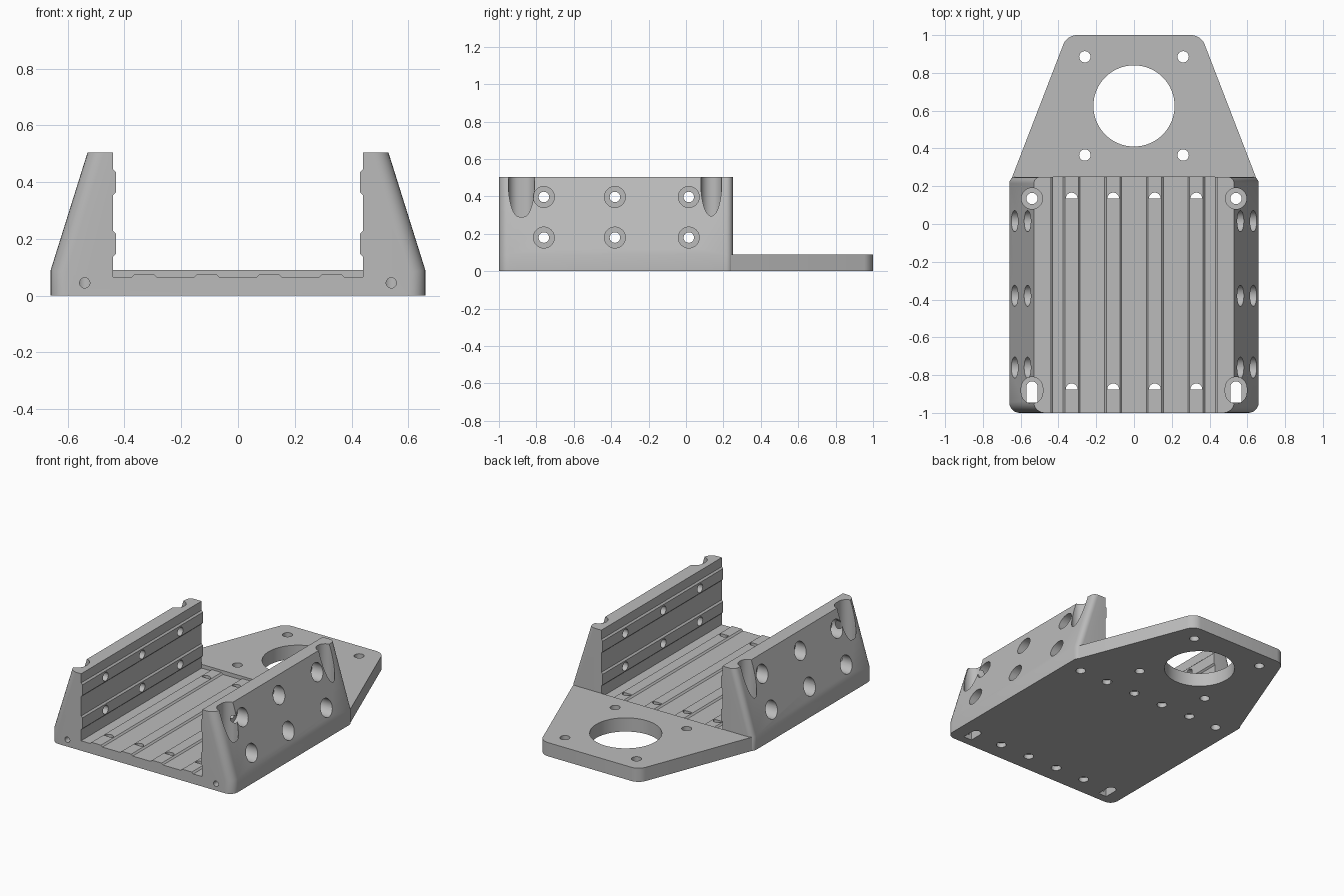
import bpy, bmesh, math

default_cube = bpy.data.objects.get("Cube")
if default_cube:
    bpy.data.objects.remove(default_cube, do_unlink=True)

grey = bpy.data.materials.new("plain grey")
grey.use_nodes = True
grey.diffuse_color = (0.5, 0.5, 0.5, 1)
grey.node_tree.nodes["Principled BSDF"].inputs["Base Color"].default_value = (0.5, 0.5, 0.5, 1)

PLACE = {
    "x": lambda u, v, w: (w, u, v),
    "y": lambda u, v, w: (u, w, v),
    "z": lambda u, v, w: (u, v, w),
}


def prism(name, points, axis, low, high, rounding=()):
    """Extrude a closed outline along an axis, then round the chosen edges."""
    bm = bmesh.new()
    place = PLACE[axis]
    ends = [[bm.verts.new(place(u, v, w)) for u, v in points] for w in (low, high)]
    for ring in ends:
        bm.faces.new(ring)
    n = len(points)
    for i in range(n):
        j = (i + 1) % n
        bm.faces.new((ends[0][i], ends[0][j], ends[1][j], ends[1][i]))
    for test, width in rounding:
        edges = [e for e in bm.edges if test(e.verts[0].co, e.verts[1].co)]
        bmesh.ops.bevel(bm, geom=edges, offset=width, segments=6, profile=0.5, affect="EDGES")
    bmesh.ops.recalc_face_normals(bm, faces=bm.faces)
    mesh = bpy.data.meshes.new(name)
    bm.to_mesh(mesh)
    bm.free()
    mesh.materials.append(grey)
    obj = bpy.data.objects.new(name, mesh)
    bpy.context.collection.objects.link(obj)
    return obj


def arc(u, v, r, start=0, sweep=180, n=16):
    return [(u + r * math.cos(math.radians(start + sweep * i / n)),
             v + r * math.sin(math.radians(start + sweep * i / n))) for i in range(n + 1)]


def circle(u, v, r, n=32):
    return arc(u, v, r, 0, 360, n)[:-1]


def cut(target, points, axis, low, high):
    cutter = prism("cutter", points, axis, low, high)
    cutter.hide_render = True
    mod = target.modifiers.new("cut", "BOOLEAN")
    mod.operation = "DIFFERENCE"
    mod.solver = "EXACT"
    mod.object = cutter
    bpy.context.view_layer.objects.active = target
    bpy.ops.object.modifier_apply(modifier=mod.name)
    bpy.data.objects.remove(cutter, do_unlink=True)


# Cradle: sloped side walls and ribbed floor in one cross-section
half = [(0.66, 0), (0.66, 0.09), (0.53, 0.505), (0.44, 0.505)]
for z in (0.4, 0.183):
    half += [(0.44, z + 0.045), (0.43, z + 0.035), (0.43, z - 0.035), (0.44, z - 0.045)]
half.append((0.44, 0.065))
for x in (0.33, 0.11):
    half += [(x + 0.045, 0.065), (x + 0.035, 0.075), (x - 0.035, 0.075), (x - 0.045, 0.065)]
section = half + [(-x, z) for x, z in reversed(half)]


def outer_edge(y):
    return lambda a, b: (abs(a.y - y) < 1e-4 and abs(b.y - y) < 1e-4 and a.x * b.x > 0
                         and min(abs(a.x), abs(b.x)) > 0.52 and abs(a.z - b.z) > 0.05)


cradle = prism("cradle", section, "y", -1, 0.25,
               [(outer_edge(-1), 0.055), (outer_edge(0.25), 0.035)])

for side in (-1, 1):
    # Horizontal counterbored holes through the walls
    for y in (-0.76, -0.38, 0.015):
        for z in (0.18, 0.397):
            cut(cradle, circle(y, z, 0.028), "x", side * 0.4, side * 0.7)
            cut(cradle, circle(y, z, 0.056), "x", side * 0.49, side * 0.7)
    # Vertical mounting hole at the rear, slot at the front
    x = side * 0.54
    cut(cradle, circle(x, 0.135, 0.056), "z", 0.09, 0.6)
    cut(cradle, circle(x, 0.135, 0.03), "z", -0.1, 0.2)
    cut(cradle, arc(x, -0.867, 0.057) + arc(x, -0.893, 0.057, 180), "z", 0.09, 0.6)
    cut(cradle, arc(x, -0.863, 0.03) + [(x - 0.03, -0.945), (x + 0.03, -0.945)], "z", -0.1, 0.2)
    # Small access hole in the front face
    cut(cradle, circle(x, 0.045, 0.018), "y", -1.1, -0.92)

# Floor holes: half open on top, round underneath
for x in (-0.33, -0.11, 0.11, 0.33):
    for y in (0.135, -0.875):
        cut(cradle, arc(x, y, 0.031), "z", -0.1, 0.2)
        cut(cradle, circle(x, y, 0.03), "z", -0.1, 0.03)

# Tapered rear plate, tucked into the cradle at its wide end
outline = [(0.355, 1), (0.66, 0.21), (0.6, 0.21), (0.6, 0.25)]
outline += [(-x, y) for x, y in reversed(outline)]
rear_plate = prism("rear_plate", outline, "z", 0, 0.09,
                   [(lambda a, b: a.y > 0.99 and b.y > 0.99 and abs(a.z - b.z) > 0.05, 0.05)])
cut(rear_plate, circle(0, 0.625, 0.215, 64), "z", -0.1, 0.2)
for x in (-0.26, 0.26):
    for y in (0.365, 0.885):
        cut(rear_plate, circle(x, y, 0.03), "z", -0.1, 0.2)

# Smooth bores and rounded corners, sharp edges elsewhere
for obj in (cradle, rear_plate):
    bpy.ops.object.select_all(action="DESELECT")
    obj.select_set(True)
    bpy.context.view_layer.objects.active = obj
    bpy.ops.object.shade_smooth_by_angle(angle=math.radians(25))
